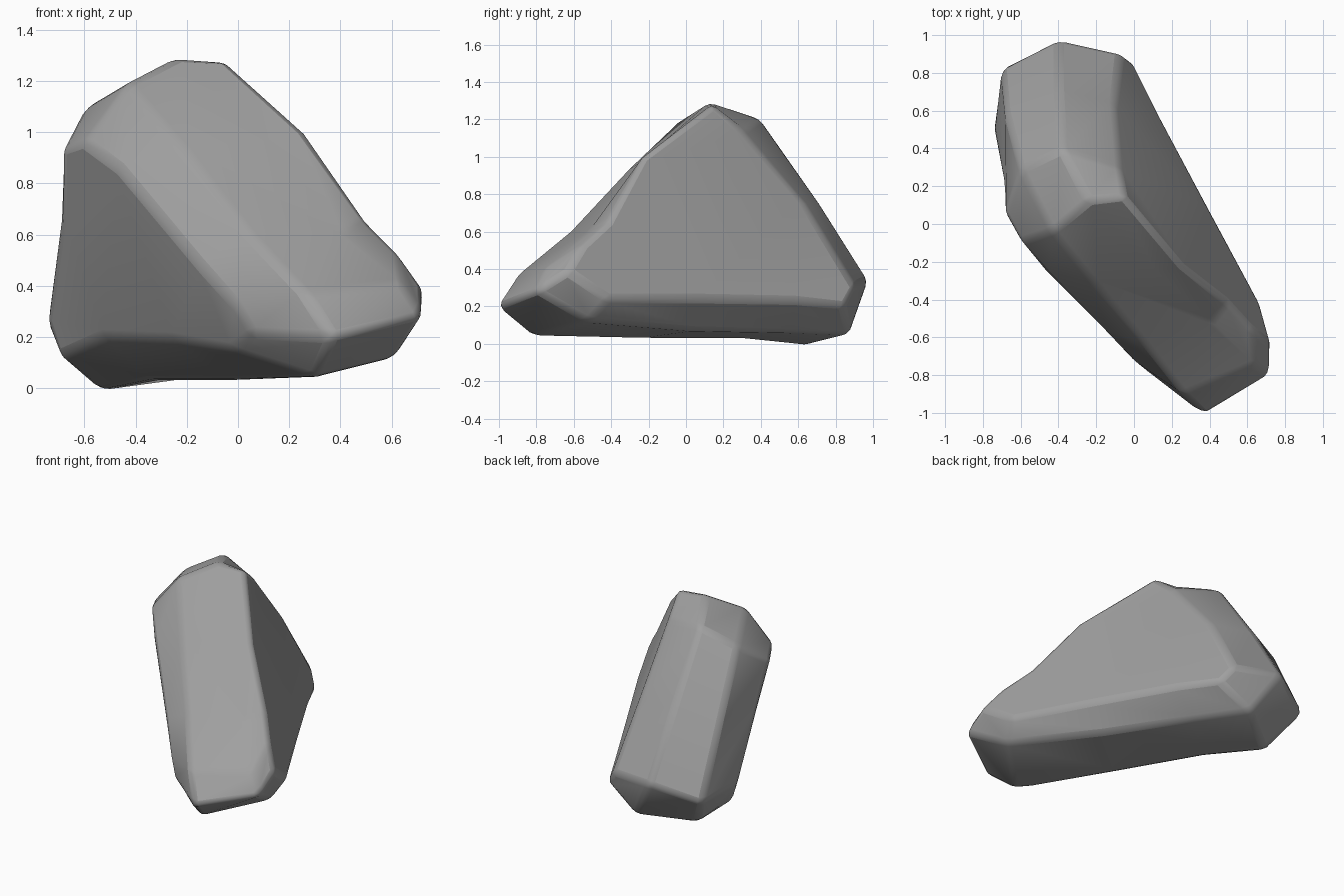
import bpy, bmesh

if "Cube" in bpy.data.objects:
    bpy.data.objects.remove(bpy.data.objects["Cube"])

# Leaning slab boulder: four outline loops across its thickness.
# Each loop: (offset, lean, skew) gives sideways position
# t = offset + lean*z + skew*s, followed by (along-slab s, height z) points
# starting at the peak, down the front ridge, under the base, up the rear.
LOOPS = [
    (0.475, -0.35, 0.0, [(-.15, 1.28), (.33, 1.0), (.60, .66), (.77, .54), (.90, .39), (.68, .24),
                         (.10, .24), (-.45, .23), (-.74, .20), (-.83, .31), (-.61, .75), (-.30, 1.14)]),
    (0.285, -0.33, 0.06, [(-.22, 1.29), (.27, .97), (.65, .61), (.96, .41), (1.05, .28), (.75, .12),
                          (.10, .07), (-.50, .06), (-.88, .05), (-1.05, .34), (-.82, .75), (-.53, 1.21)]),
    (-0.145, -0.21, 0.03, [(-.17, 1.19), (.17, .93), (.57, .60), (.92, .37), (1.07, .20), (.87, .04),
                           (.20, .03), (-.40, .03), (-.82, -.01), (-1.06, .23), (-.84, .72), (-.54, 1.09)]),
    (-0.299, -0.272, 0.06, [(-.20, .96), (-.01, .87), (.42, .49), (.62, .33), (.70, .21), (.52, .15),
                            (.10, .19), (-.40, .20), (-.77, .12), (-.79, .27), (-.51, .65), (-.38, .93)]),
]
DX, DY = 0.474, -0.88      # slab direction seen from above

bm = bmesh.new()
rings = []
for offset, lean, skew, pts in LOOPS:
    ring = []
    for s, z in pts:
        t = offset + lean * z + skew * s
        ring.append(bm.verts.new((DX * s - DY * t, DY * s + DX * t, z)))
    rings.append(ring)

# Rim bands between loops, then the two broad side faces
n = len(rings[0])
for a, b in zip(rings, rings[1:]):
    for i in range(n):
        j = (i + 1) % n
        bm.faces.new((a[i], a[j], b[j], b[i]))
bm.faces.new(rings[0])
bm.faces.new(rings[-1])
bmesh.ops.recalc_face_normals(bm, faces=bm.faces)
bmesh.ops.triangulate(bm, faces=[f for f in bm.faces if len(f.verts) > 4])

mesh = bpy.data.meshes.new("boulder")
bm.to_mesh(mesh)
bm.free()
boulder = bpy.data.objects.new("boulder", mesh)
bpy.context.collection.objects.link(boulder)

# Dark grey stone
stone = bpy.data.materials.new("stone_grey")
stone.diffuse_color = (0.35, 0.35, 0.35, 1)
stone.use_nodes = True
stone.node_tree.nodes["Principled BSDF"].inputs["Base Color"].default_value = stone.diffuse_color
mesh.materials.append(stone)

# Worn edges
bevel = boulder.modifiers.new("worn_edges", 'BEVEL')
bevel.width = 0.03
bevel.segments = 2
bevel.limit_method = 'ANGLE'
bevel.angle_limit = 0.3

bpy.context.view_layer.objects.active = boulder
boulder.select_set(True)
bpy.ops.object.shade_smooth_by_angle(angle=0.7)
